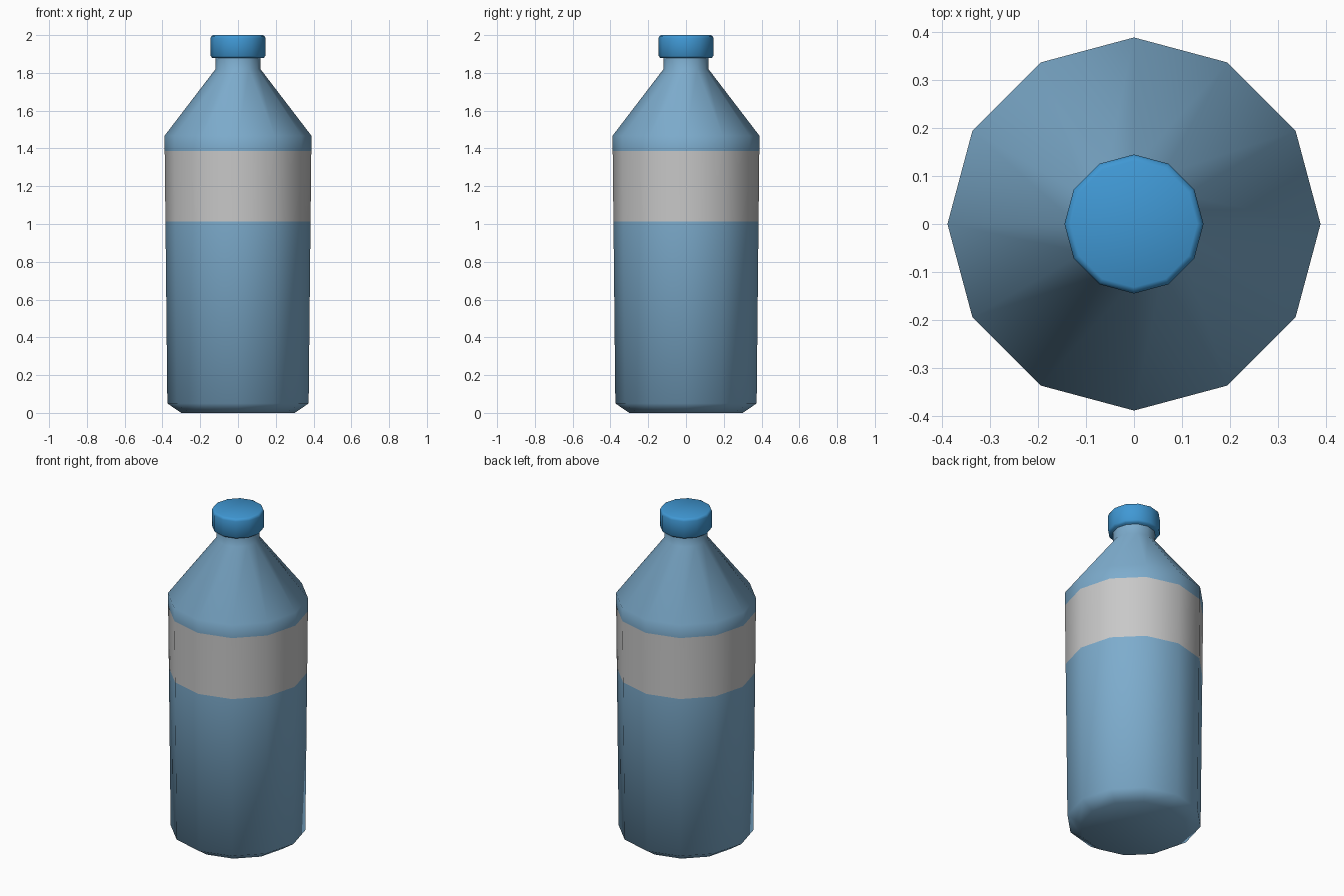
import bpy, bmesh, math

if "Cube" in bpy.data.objects:
    bpy.data.objects.remove(bpy.data.objects["Cube"])

SIDES = 12


def material(name, rgb):
    m = bpy.data.materials.new(name)
    m.diffuse_color = (*rgb, 1.0)
    m.use_nodes = True
    m.node_tree.nodes["Principled BSDF"].inputs["Base Color"].default_value = m.diffuse_color
    return m


def lathe(name, profile, mats, rule=None, angle=65):
    """Revolve (radius, z) points around z, closing both ends."""
    bm = bmesh.new()
    rings = []
    for r, z in profile:
        rings.append([bm.verts.new((r * math.cos(2 * math.pi * i / SIDES),
                                    r * math.sin(2 * math.pi * i / SIDES), z))
                      for i in range(SIDES)])
    for a, b in zip(rings, rings[1:]):
        for i in range(SIDES):
            j = (i + 1) % SIDES
            bm.faces.new((a[i], a[j], b[j], b[i]))
    bm.faces.new(rings[0][::-1])
    bm.faces.new(rings[-1])
    bmesh.ops.recalc_face_normals(bm, faces=bm.faces)
    if rule:
        for f in bm.faces:
            f.material_index = rule(f.calc_center_median().z)
    me = bpy.data.meshes.new(name)
    bm.to_mesh(me)
    bm.free()
    ob = bpy.data.objects.new(name, me)
    bpy.context.collection.objects.link(ob)
    for m in mats:
        me.materials.append(m)
    bpy.ops.object.select_all(action='DESELECT')
    ob.select_set(True)
    bpy.context.view_layer.objects.active = ob
    bpy.ops.object.shade_smooth_by_angle(angle=math.radians(angle))
    return ob


plastic = material("bottle blue", (0.205, 0.413, 0.610))
label = material("label grey", (0.578, 0.578, 0.578))
cap_blue = material("cap blue", (0.051, 0.314, 0.658))

# Bottle body with chamfered base, label band, cone shoulder and neck
lathe("bottle_body",
      [(0.30, 0.0), (0.374, 0.05), (0.384, 1.013), (0.388, 1.387),
       (0.389, 1.467), (0.119, 1.82), (0.119, 1.89)],
      [plastic, label],
      lambda z: 1 if 1.05 < z < 1.35 else 0)

# Screw cap with softened rims
lathe("cap",
      [(0.135, 1.878), (0.145, 1.89), (0.145, 1.985), (0.141, 1.995), (0.132, 2.0)],
      [cap_blue])
